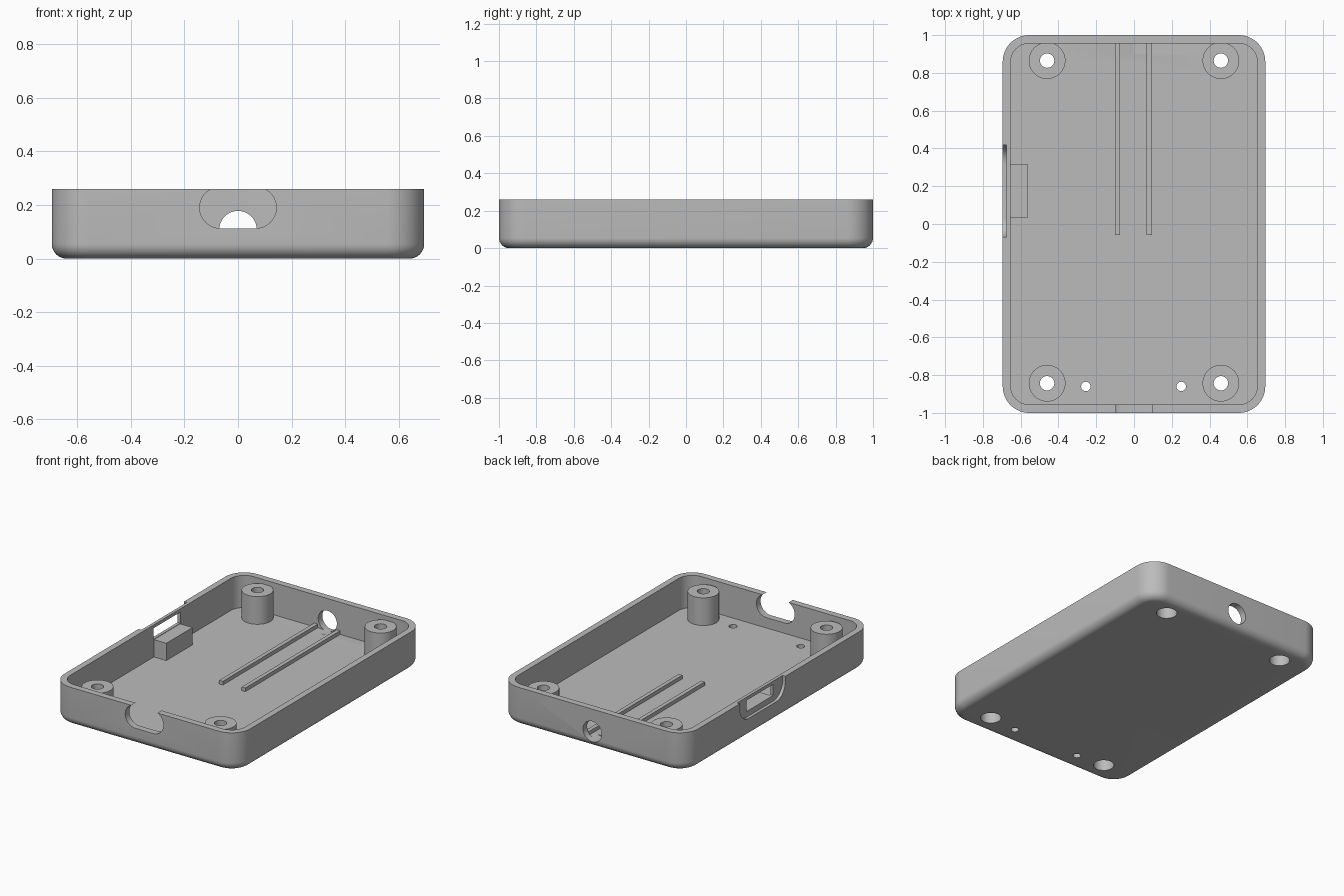
import bpy, bmesh, math

if "Cube" in bpy.data.objects:
    bpy.data.objects.remove(bpy.data.objects["Cube"])

grey = bpy.data.materials.new("plain_grey")
grey.diffuse_color = (0.5, 0.5, 0.5, 1)
grey.use_nodes = True
grey.node_tree.nodes["Principled BSDF"].inputs["Base Color"].default_value = grey.diffuse_color

HX, HY, H = 0.695, 1.0, 0.26      # outer half sizes and height
WALL, FLOOR = 0.042, 0.043
BOSSES = [(x, y) for x in (-0.46, 0.46) for y in (-0.843, 0.865)]


def rounded(hx, hy, r, cx=0, cy=0, n=12):
    """Rounded rectangle outline; a circle when hx == hy == r."""
    pts = []
    for q, (sx, sy) in enumerate(((1, 1), (-1, 1), (-1, -1), (1, -1))):
        for i in range(n + 1):
            a = math.pi / 2 * (q + i / n)
            p = (cx + sx * (hx - r) + r * math.cos(a), cy + sy * (hy - r) + r * math.sin(a))
            if not pts or math.dist(p, pts[-1]) > 1e-5:
                pts.append(p)
    if math.dist(pts[0], pts[-1]) < 1e-5:
        pts.pop()
    return pts


def loft(name, rings, closed=False):
    """Skin a stack of equal point rings; cap the ends or join them in a loop."""
    bm = bmesh.new()
    vs = [[bm.verts.new(p) for p in ring] for ring in rings]
    pairs = list(zip(vs, vs[1:])) + ([(vs[-1], vs[0])] if closed else [])
    for a, b in pairs:
        for i in range(len(a)):
            j = (i + 1) % len(a)
            bm.faces.new((a[i], a[j], b[j], b[i]))
    if not closed:
        bm.faces.new(vs[0])
        bm.faces.new(vs[-1])
    bmesh.ops.recalc_face_normals(bm, faces=bm.faces)
    me = bpy.data.meshes.new(name)
    bm.to_mesh(me)
    bm.free()
    me.materials.append(grey)
    ob = bpy.data.objects.new(name, me)
    bpy.context.collection.objects.link(ob)
    smooth(me)
    return ob


def smooth(me):
    for p in me.polygons:
        p.use_smooth = True
    me.set_sharp_from_angle(angle=math.radians(30))


def prism(name, pts, lo, hi, axis="z"):
    place = {"x": lambda u, v, t: (t, u, v),
             "y": lambda u, v, t: (u, t, v),
             "z": lambda u, v, t: (u, v, t)}[axis]
    return loft(name, [[place(u, v, t) for u, v in pts] for t in (lo, hi)])


def box(name, x0, x1, y0, y1, z0, z1):
    return prism(name, [(x0, y0), (x1, y0), (x1, y1), (x0, y1)], z0, z1)


# Outer shell with a rounded bottom edge
R, F = 0.14, 0.055
rings = []
for i in range(9):
    a = math.pi / 2 * i / 8
    d = F * (1 - math.sin(a))
    rings.append([(x, y, F * (1 - math.cos(a))) for x, y in rounded(HX - d, HY - d, R - d)])
rings.append([(x, y, H) for x, y in rounded(HX, HY, R)])
shell = loft("case_shell", rings)

# Cutters: cavity, front slot, back hole, side recess and window, floor holes
cutters = [
    prism("cavity", rounded(HX - WALL, HY - WALL - 0.002, R - WALL), FLOOR, 0.5),
    prism("front_slot", rounded(0.143, 0.077, 0.077, 0, 0.19), -1.1, -0.9, "y"),
    prism("back_hole", rounded(0.07, 0.07, 0.07, 0, 0.108), 0.9, 1.1, "y"),
    prism("side_recess", rounded(0.243, 0.2, 0.1, 0.175, 0.325), -0.8, -0.674, "x"),
    box("side_window", -0.8, -0.6, 0.032, 0.318, 0.163, 0.238),
]
for x, y in BOSSES:
    cutters.append(prism("screw_hole", rounded(0.064, 0.064, 0.064, x, y), -0.1, 0.1))
for x in (-0.255, 0.25):
    cutters.append(prism("floor_hole", rounded(0.025, 0.025, 0.025, x, -0.86), -0.1, 0.1))
for c in cutters:
    c.hide_render = True
    m = shell.modifiers.new(c.name, "BOOLEAN")
    m.operation, m.solver, m.object = "DIFFERENCE", "EXACT", c
deps = bpy.context.evaluated_depsgraph_get()
result = bpy.data.meshes.new_from_object(shell.evaluated_get(deps))
shell.modifiers.clear()
shell.data = result
smooth(result)
for c in cutters:
    bpy.data.objects.remove(c)

# Screw bosses: stepped tubes, wide bore below and narrow bore above
profile = [(0.064, FLOOR), (0.064, 0.14), (0.038, 0.14),
           (0.038, 0.23), (0.097, 0.23), (0.097, FLOOR)]
for x, y in BOSSES:
    loft("screw_boss", [[(px, py, z) for px, py in rounded(r, r, r, x, y)]
                        for r, z in profile], closed=True)

# Floor ribs
for x in (-0.087, 0.081):
    box("floor_rib", x - 0.0135, x + 0.0135, -0.057, 0.958, FLOOR - 0.005, 0.068)

# Support block under the side window
box("window_support", -0.66, -0.56, 0.035, 0.315, FLOOR - 0.005, 0.16)
